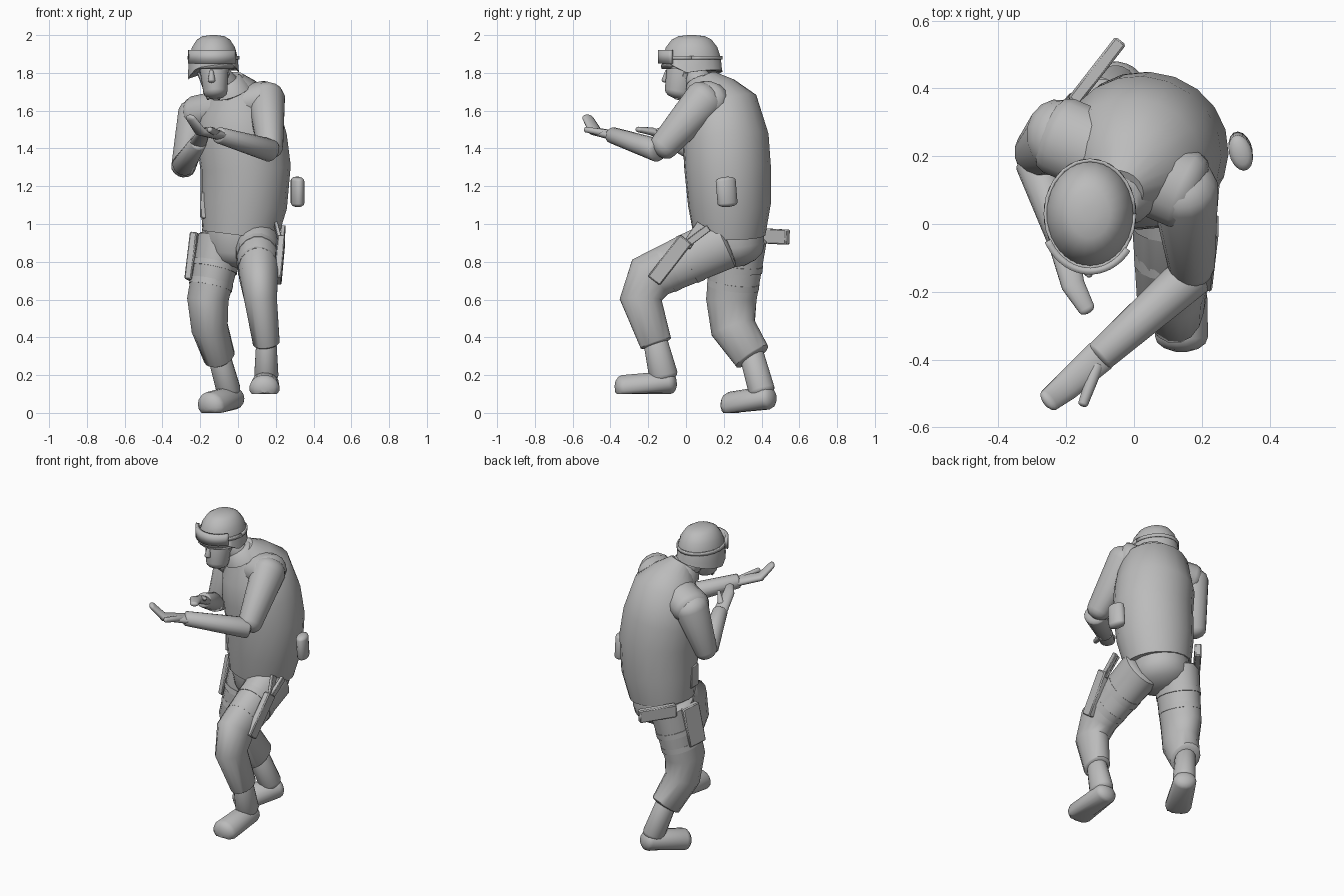
import bpy, bmesh, math
from mathutils import Vector

cube = bpy.data.objects.get("Cube")
if cube:
    bpy.data.objects.remove(cube, do_unlink=True)

grey = bpy.data.materials.new("plain_grey")
grey.use_nodes = True
colour = (0.5, 0.5, 0.5, 1)
grey.diffuse_color = colour
grey.node_tree.nodes["Principled BSDF"].inputs["Base Color"].default_value = colour

across = Vector((1, 0, 0))


def finish(name, bm, angle=45):
    """Turn a bmesh into a shaded object with the shared material."""
    bmesh.ops.recalc_face_normals(bm, faces=bm.faces)
    mesh = bpy.data.meshes.new(name)
    bm.to_mesh(mesh)
    bm.free()
    mesh.materials.append(grey)
    obj = bpy.data.objects.new(name, mesh)
    bpy.context.collection.objects.link(obj)
    bpy.ops.object.select_all(action="DESELECT")
    obj.select_set(True)
    bpy.context.view_layer.objects.active = obj
    bpy.ops.object.shade_smooth_by_angle(angle=math.radians(angle))
    return obj


def loft(name, rings, flat=1, side=across, sides=16, floor=None, angle=45):
    """Skin ellipses (centre, half width) along a path; flat is depth over width."""
    bm = bmesh.new()
    centres = [Vector(centre) for centre, width in rings]
    steps = [(b - a).normalized() for a, b in zip(centres, centres[1:])]
    loops = []
    for i, (centre, (_, width)) in enumerate(zip(centres, rings)):
        before, after = steps[max(i - 1, 0)], steps[min(i, len(steps) - 1)]
        along = (before + after).normalized()
        u = (side - along * side.dot(along)).normalized()
        # Widen the ring at a bend so the limb keeps its thickness
        v = along.cross(u) * flat / along.dot(after)
        loop = []
        for k in range(sides):
            turn = math.tau * (k + 0.5) / sides
            point = centre + (u * math.cos(turn) + v * math.sin(turn)) * width
            if floor is not None:
                point.z = max(point.z, floor)
            loop.append(bm.verts.new(point))
        loops.append(loop)
    for low, high in zip(loops, loops[1:]):
        for k in range(sides):
            n = (k + 1) % sides
            bm.faces.new((low[k], low[n], high[n], high[k]))
    bm.faces.new(loops[0])
    bm.faces.new(loops[-1])
    return finish(name, bm, angle)


def limb(name, joints, thick, thin, flat=1, side=across, floor=None, cap=0.6):
    """Tapered limb through its joints with rounded ends."""
    points = [Vector(joint) for joint in joints]
    first = (points[1] - points[0]).normalized() * cap * thick
    last = (points[-1] - points[-2]).normalized() * cap * thin
    arc = [math.radians(angle) for angle in (15, 40, 65)]
    rings = [(points[0] - first * math.cos(a), thick * math.sin(a)) for a in arc]
    for i, point in enumerate(points):
        rings.append((point, thick + (thin - thick) * i / (len(points) - 1)))
    rings += [(points[-1] + last * math.cos(a), thin * math.sin(a)) for a in reversed(arc)]
    return loft(name, rings, flat, side, floor=floor)


def bar(name, start, end, width, flat, side=across):
    """Softened box running between two points."""
    corner = width * math.sqrt(2)
    obj = loft(name, [(start, corner), (end, corner)], flat, side, sides=4, angle=20)
    bevel = obj.modifiers.new("soft_edges", "BEVEL")
    bevel.width = width * min(flat, 1) * 0.3


def band(name, width, low, high, start, end, thickness):
    """Upright strip wrapped round the helmet between two angles."""
    bm = bmesh.new()
    steps = 20
    pairs = []
    for k in range(steps + 1):
        turn = math.radians(start + (end - start) * k / steps)
        x = head.x + width * math.cos(turn)
        y = head.y + width * 1.2 * math.sin(turn)
        pairs.append([bm.verts.new((x, y, z)) for z in (low, high)])
    for a, b in zip(pairs, pairs[1:]):
        bm.faces.new((a[0], b[0], b[1], a[1]))
    shell = finish(name, bm).modifiers.new("thickness", "SOLIDIFY")
    shell.thickness, shell.offset = thickness, 0


def boot(name, heel, toe, ground, side):
    """Boot flattened on the ground."""
    limb(name, (heel, toe), 0.07, 0.08, 0.9, side, floor=ground, cap=0.6)


def strap(name, hip, knee, radius, place):
    """Band round a thigh, at a fraction of its length."""
    a, b = Vector(hip), Vector(knee)
    loft(name, [(a.lerp(b, place + step), radius - 0.02 * place) for step in (0, 0.1)], 1.2)


# Torso, turned so that the left shoulder leads
left_shoulder, right_shoulder = (0.15, 0.1, 1.66), (-0.22, 0.26, 1.58)
loft("jacket", [
    ((0.01, 0.23, 0.94), 0.2), ((0.03, 0.23, 1.1), 0.23), ((0.04, 0.22, 1.3), 0.24),
    ((0.02, 0.21, 1.45), 0.24), ((0, 0.18, 1.62), 0.21), ((-0.02, 0.14, 1.7), 0.14),
    ((-0.04, 0.1, 1.77), 0.07)], 0.95, Vector((1, -0.2, 0)), sides=20)
limb("shoulders", (right_shoulder, left_shoulder), 0.1, 0.1, 1.2, Vector((0, 0, 1)))
limb("pelvis", ((0, 0.23, 1), (0, 0.25, 0.87)), 0.18, 0.17)

# Head and neck
head = Vector((-0.13, 0.03, 1.82))
collar = (-0.04, 0.1, 1.7)
limb("neck", (collar, head), 0.08, 0.06)
limb("collar", (collar, (-0.06, 0.08, 1.76)), 0.11, 0.08, cap=0.1)
limb("face", ((-0.12, -0.04, 1.7), (-0.13, 0, 1.9)), 0.065, 0.085, 1.15)
limb("nose", ((-0.14, -0.1, 1.81), (-0.14, -0.11, 1.76)), 0.01, 0.02)

# Helmet dome, its rim raised over the brow
rings = [(head - Vector((0, 0, 0.04)), 0.137)]
for angle in (0, 20, 40, 60, 75, 88):
    rise = math.radians(angle)
    rings.append((head + Vector((0, 0, 0.18 * math.sin(rise))), 0.135 * math.cos(rise) ** 0.6))
helmet = loft("helmet", rings, 1.2, sides=20)
for vert in helmet.data.vertices:
    if vert.co.z < 1.8:
        vert.co.z += 0.06 * min(1, max(0, -vert.co.y * 10)) + 0.15 * max(0, vert.co.y)
        vert.co.z += 0.15 * (vert.co.x - head.x)
band("helmet_strap", 0.132, 1.87, 1.89, 0, 360, 0.01)
band("goggles", 0.141, 1.85, 1.92, 208, 322, 0.02)
for label, offset in (("left", 0.08), ("right", -0.08)):
    bar(label + "_chin_strap", (head.x + offset, 0, 1.8), (head.x + offset / 3, -0.05, 1.66), 0.006, 2)

# Left arm reaching across the front, palm up
wrist = (-0.1, -0.39, 1.47)
palm_side = Vector((-0.6, 0.75, 0))
limb("left_upper_arm", (left_shoulder, (0.17, -0.12, 1.41)), 0.1, 0.07, 1.1, cap=0.8)
limb("left_forearm", ((0.17, -0.15, 1.39), wrist), 0.068, 0.048, 0.9, palm_side, cap=0.3)
limb("left_hand", (wrist, (-0.2, -0.48, 1.49), (-0.25, -0.52, 1.56)), 0.05, 0.035, 0.5, palm_side)
limb("left_thumb", ((-0.11, -0.42, 1.48), (-0.15, -0.53, 1.5)), 0.02, 0.015)

# Right arm bent upwards
wrist = (-0.21, -0.05, 1.43)
limb("right_upper_arm", (right_shoulder, (-0.29, 0.21, 1.3)), 0.1, 0.065, 1.1, cap=0.8)
limb("right_forearm", ((-0.29, 0.18, 1.31), wrist), 0.06, 0.045, cap=0.3)
limb("right_hand", (wrist, (-0.18, -0.18, 1.49), (-0.14, -0.25, 1.5)), 0.045, 0.025, 0.6)
limb("right_thumb", ((-0.19, -0.09, 1.46), (-0.13, -0.15, 1.5)), 0.02, 0.01)

# Trouser legs: left stepping forward, right behind
left_hip, left_knee, left_cuff = (0.1, 0.2, 0.9), (0.11, -0.19, 0.72), (0.15, -0.16, 0.37)
right_hip, right_knee, right_cuff = (-0.09, 0.28, 0.92), (-0.16, 0.24, 0.6), (-0.1, 0.35, 0.3)
limb("left_leg", (left_hip, left_knee, (0.12, -0.24, 0.6), left_cuff), 0.12, 0.072, 1.2, cap=0.2)
limb("right_leg", (right_hip, right_knee, (-0.15, 0.25, 0.45), right_cuff), 0.125, 0.085, 1.2, cap=0.2)

# Ankles and boots
left_heel, right_heel = (0.145, -0.09, 0.16), (-0.03, 0.43, 0.08)
limb("left_ankle", (left_cuff, (0.15, -0.12, 0.2)), 0.055, 0.065, 1.2)
limb("right_ankle", (right_cuff, (-0.05, 0.4, 0.12)), 0.06, 0.065, 1.1, floor=0)
boot("left_boot", left_heel, (0.14, -0.33, 0.13), 0.1, across)
boot("right_boot", right_heel, (-0.14, 0.24, 0.04), 0, Vector((0.9, 0.5, 0)))

# Thigh straps
for label, place in (("upper", 0.4), ("lower", 0.7)):
    strap("left_strap_" + label, left_hip, left_knee, 0.123, place)
    strap("right_strap_" + label, right_hip, right_knee, 0.131, place)

# Holsters, handles and pouches
bar("left_holster", (0.23, 0, 0.92), (0.21, -0.17, 0.7), 0.02, 2)
bar("left_handle", (0.23, 0, 0.89), (0.24, 0.12, 0.98), 0.012, 1.6)
bar("left_holster_hanger", (0.2, 0.08, 1), (0.23, 0, 0.88), 0.01, 2.5)
bar("right_holster", (-0.22, 0.28, 0.95), (-0.25, 0.25, 0.7), 0.02, 3, Vector((1, -0.3, 0)))
bar("right_handle", (-0.18, 0.36, 0.94), (-0.04, 0.54, 0.93), 0.02, 2, Vector((0.8, -0.6, 0)))
bar("right_waist_pouch", (-0.18, 0.19, 1.03), (-0.18, 0.19, 1.17), 0.02, 2)
limb("left_waist_pouch", ((0.315, 0.22, 1.11), (0.315, 0.21, 1.23)), 0.034, 0.034, 1.6, Vector((1, 0.3, 0)))
